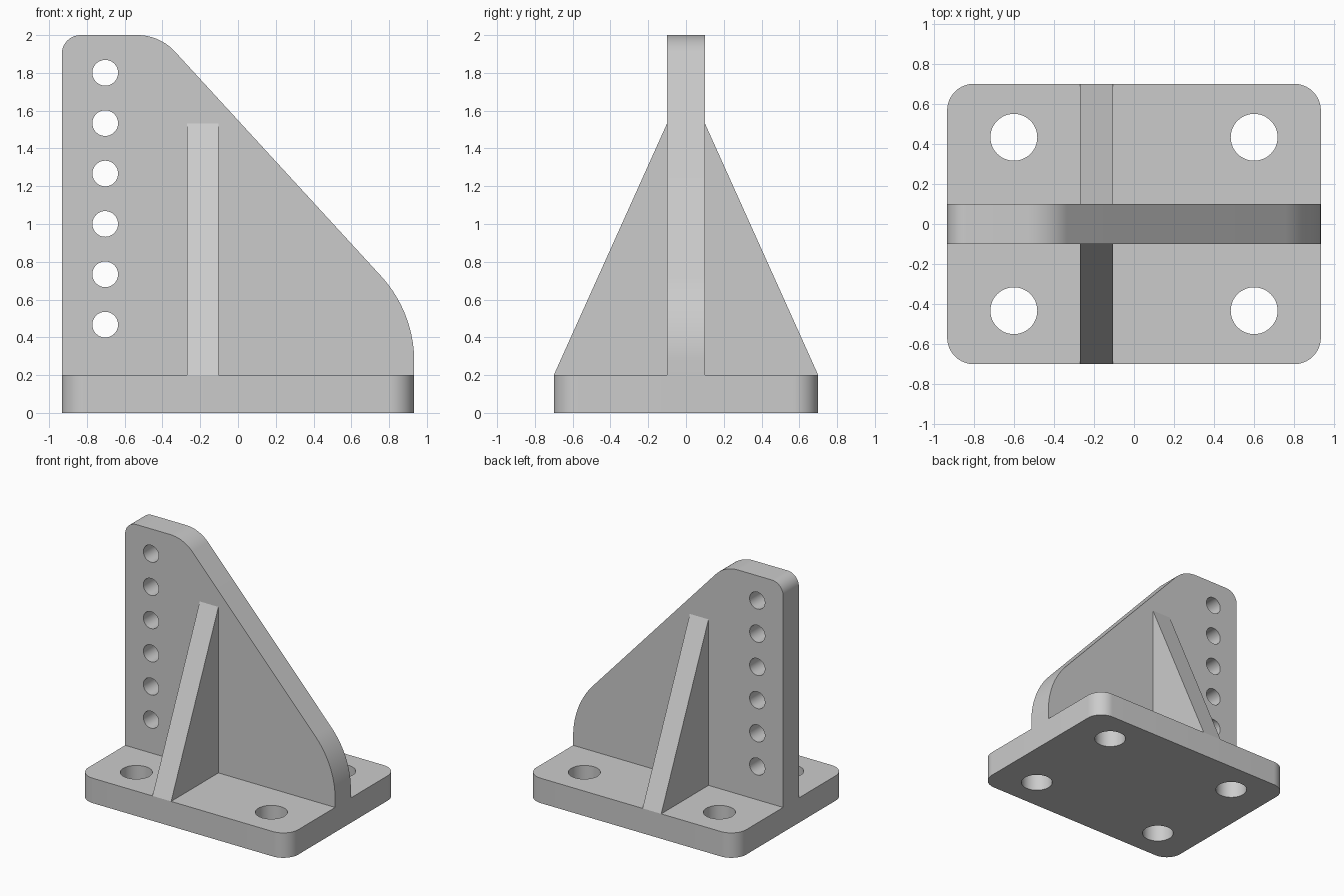
import bpy, bmesh, math
from mathutils import Vector, Matrix

if "Cube" in bpy.data.objects:
    bpy.data.objects.remove(bpy.data.objects["Cube"], do_unlink=True)

grey = bpy.data.materials.new("plain grey")
grey.use_nodes = True
colour = (0.6, 0.6, 0.6, 1)
grey.diffuse_color = colour
grey.node_tree.nodes["Principled BSDF"].inputs["Base Color"].default_value = colour

HALF_X, HALF_Y, BASE_H, FIN_HALF = 0.933, 0.7, 0.2, 0.1


def rounded(corners, steps=16):
    """Outline from (x, y, radius) corners, with tangent arcs."""
    out = []
    for i, (x, y, r) in enumerate(corners):
        p = Vector((x, y))
        if r == 0:
            out.append(p)
            continue
        a = (Vector(corners[i - 1][:2]) - p).normalized()
        b = (Vector(corners[(i + 1) % len(corners)][:2]) - p).normalized()
        half = a.angle(b) / 2
        centre = p + (a + b).normalized() * (r / math.sin(half))
        start = p + a * (r / math.tan(half)) - centre
        end = p + b * (r / math.tan(half)) - centre
        sweep = start.angle(end)
        for k in range(steps + 1):
            t = k / steps
            out.append(centre + (start * math.sin((1 - t) * sweep)
                                 + end * math.sin(t * sweep)) / math.sin(sweep))
    return out


def prism(name, outline, place, depth):
    """Extrude an outline placed in space by place(u, v) along depth."""
    bm = bmesh.new()
    face = bm.faces.new([bm.verts.new(place(u, v)) for u, v in outline])
    moved = bmesh.ops.extrude_face_region(bm, geom=[face])["geom"]
    bmesh.ops.translate(bm, vec=depth,
                        verts=[g for g in moved if isinstance(g, bmesh.types.BMVert)])
    bmesh.ops.recalc_face_normals(bm, faces=bm.faces)
    mesh = bpy.data.meshes.new(name)
    bm.to_mesh(mesh)
    bm.free()
    mesh.materials.append(grey)
    obj = bpy.data.objects.new(name, mesh)
    bpy.context.collection.objects.link(obj)
    return obj


def activate(obj):
    bpy.ops.object.select_all(action='DESELECT')
    obj.select_set(True)
    bpy.context.view_layer.objects.active = obj


def drill(obj, centres, radius, rotation):
    """Cut round holes through a part."""
    bm = bmesh.new()
    for c in centres:
        bmesh.ops.create_cone(bm, cap_ends=True, segments=48, radius1=radius,
                              radius2=radius, depth=0.6,
                              matrix=Matrix.Translation(c) @ rotation)
    mesh = bpy.data.meshes.new("hole_cutter")
    bm.to_mesh(mesh)
    bm.free()
    mesh.materials.append(grey)
    cutter = bpy.data.objects.new("hole_cutter", mesh)
    cutter.hide_render = True
    bpy.context.collection.objects.link(cutter)
    mod = obj.modifiers.new("holes", 'BOOLEAN')
    mod.operation = 'DIFFERENCE'
    mod.solver = 'EXACT'
    mod.object = cutter
    activate(obj)
    bpy.ops.object.modifier_apply(modifier=mod.name)
    bpy.data.objects.remove(cutter, do_unlink=True)


def smooth(obj):
    activate(obj)
    bpy.ops.object.shade_smooth_by_angle(angle=math.radians(30))


# Base plate with four bolt holes
r = 0.133
base = prism("base_plate",
             rounded([(-HALF_X, -HALF_Y, r), (HALF_X, -HALF_Y, r),
                      (HALF_X, HALF_Y, r), (-HALF_X, HALF_Y, r)]),
             lambda u, v: (u, v, 0), (0, 0, BASE_H))
drill(base, [(sx * 0.6, sy * 0.433, 0.1) for sx in (-1, 1) for sy in (-1, 1)],
      0.117, Matrix.Identity(4))
smooth(base)

# Upright plate with a sloping edge and a row of six holes
fin = prism("upright_plate",
            rounded([(-HALF_X, BASE_H, 0), (HALF_X, BASE_H, 0),
                     (HALF_X, 0.533, 0.67), (-0.414, 2, 0.27),
                     (-HALF_X, 2, 0.1)], 24),
            lambda u, v: (u, -FIN_HALF, v), (0, 2 * FIN_HALF, 0))
drill(fin, [(-0.703, 0, 0.467 + i * 0.2667) for i in range(6)],
      0.068, Matrix.Rotation(math.pi / 2, 4, 'X'))
smooth(fin)

# Triangular ribs on both sides of the upright
for name, side in (("front_rib", -1), ("back_rib", 1)):
    prism(name, [(FIN_HALF, BASE_H), (HALF_Y, BASE_H), (FIN_HALF, 1.533)],
          lambda u, v: (-0.27, side * u, v), (0.166, 0, 0))
